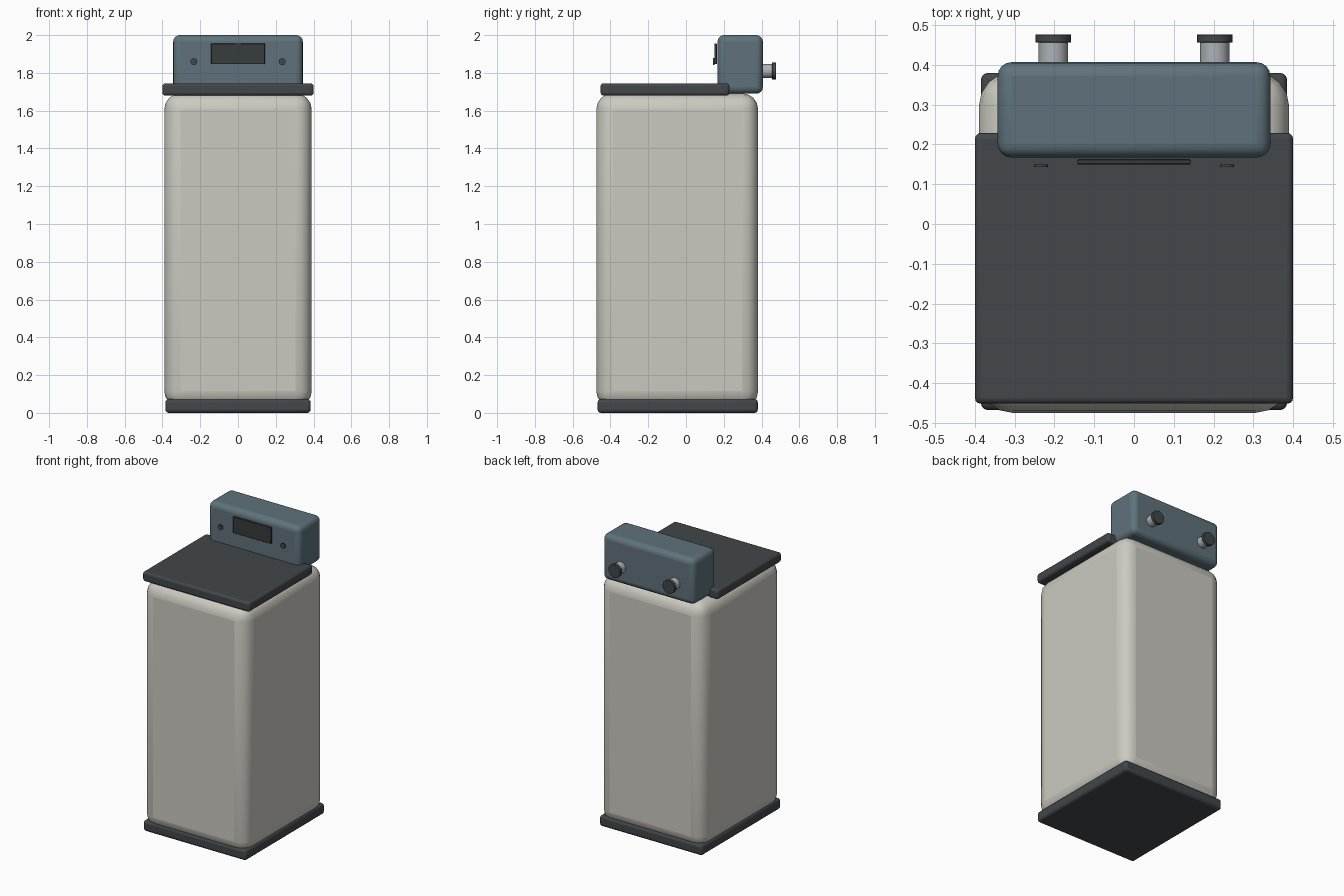
import bpy, math

if "Cube" in bpy.data.objects:
    bpy.data.objects.remove(bpy.data.objects["Cube"])


def material(name, color):
    m = bpy.data.materials.new(name)
    m.diffuse_color = (*color, 1)
    m.use_nodes = True
    m.node_tree.nodes["Principled BSDF"].inputs["Base Color"].default_value = m.diffuse_color
    return m


CREAM = material("cream", (0.60, 0.59, 0.53))
DARK = material("charcoal", (0.055, 0.063, 0.07))
SLATE = material("slate_blue", (0.115, 0.17, 0.2))
STEEL = material("steel", (0.42, 0.45, 0.48))
BLACK = material("black", (0.04, 0.045, 0.045))


def finish(obj, name, mat, bevel, segments):
    obj.name = name
    obj.data.materials.append(mat)
    if bevel:
        mod = obj.modifiers.new("bevel", 'BEVEL')
        mod.width = bevel
        mod.segments = segments
        mod.limit_method = 'ANGLE'
    bpy.ops.object.shade_smooth_by_angle(angle=math.radians(40))
    return obj


def box(name, x, y, z, mat, bevel=0.0, segments=3):
    """Rounded box from (min, max) ranges."""
    bpy.ops.mesh.primitive_cube_add(size=1, location=[(a + b) / 2 for a, b in (x, y, z)])
    obj = bpy.context.object
    obj.scale = [b - a for a, b in (x, y, z)]
    bpy.ops.object.transform_apply(location=False, rotation=False, scale=True)
    return finish(obj, name, mat, bevel, segments)


def disc(name, x, y, z, radius, mat, bevel=0.0):
    """Cylinder along y from y[0] to y[1]."""
    bpy.ops.mesh.primitive_cylinder_add(vertices=32, radius=radius, depth=y[1] - y[0],
                                        location=(x, (y[0] + y[1]) / 2, z),
                                        rotation=(math.pi / 2, 0, 0))
    return finish(bpy.context.object, name, mat, bevel, 2)


# Cabinet, plinth and sliding lid
box("cabinet", (-0.39, 0.39), (-0.475, 0.382), (0.03, 1.692), CREAM, 0.085, 4)
box("base_plinth", (-0.385, 0.385), (-0.468, 0.38), (0, 0.073), DARK, 0.018)
box("lid", (-0.4, 0.4), (-0.452, 0.229), (1.68, 1.745), DARK, 0.015)

# Control head with display
box("control_head", (-0.343, 0.343), (0.167, 0.407), (1.69, 2.0), SLATE, 0.035, 4)
box("display", (-0.142, 0.142), (0.15, 0.163), (1.846, 1.956), BLACK, 0.002, 1)

# Buttons on the front, pipe ports on the back
for side, s in (("left", -1), ("right", 1)):
    disc(f"button_{side}", s * 0.234, (0.143, 0.150), 1.86, 0.018, DARK)
    disc(f"port_pipe_{side}", s * 0.203, (0.395, 0.46), 1.81, 0.037, STEEL)
    disc(f"port_cap_{side}", s * 0.203, (0.456, 0.477), 1.81, 0.045, DARK, 0.002)
